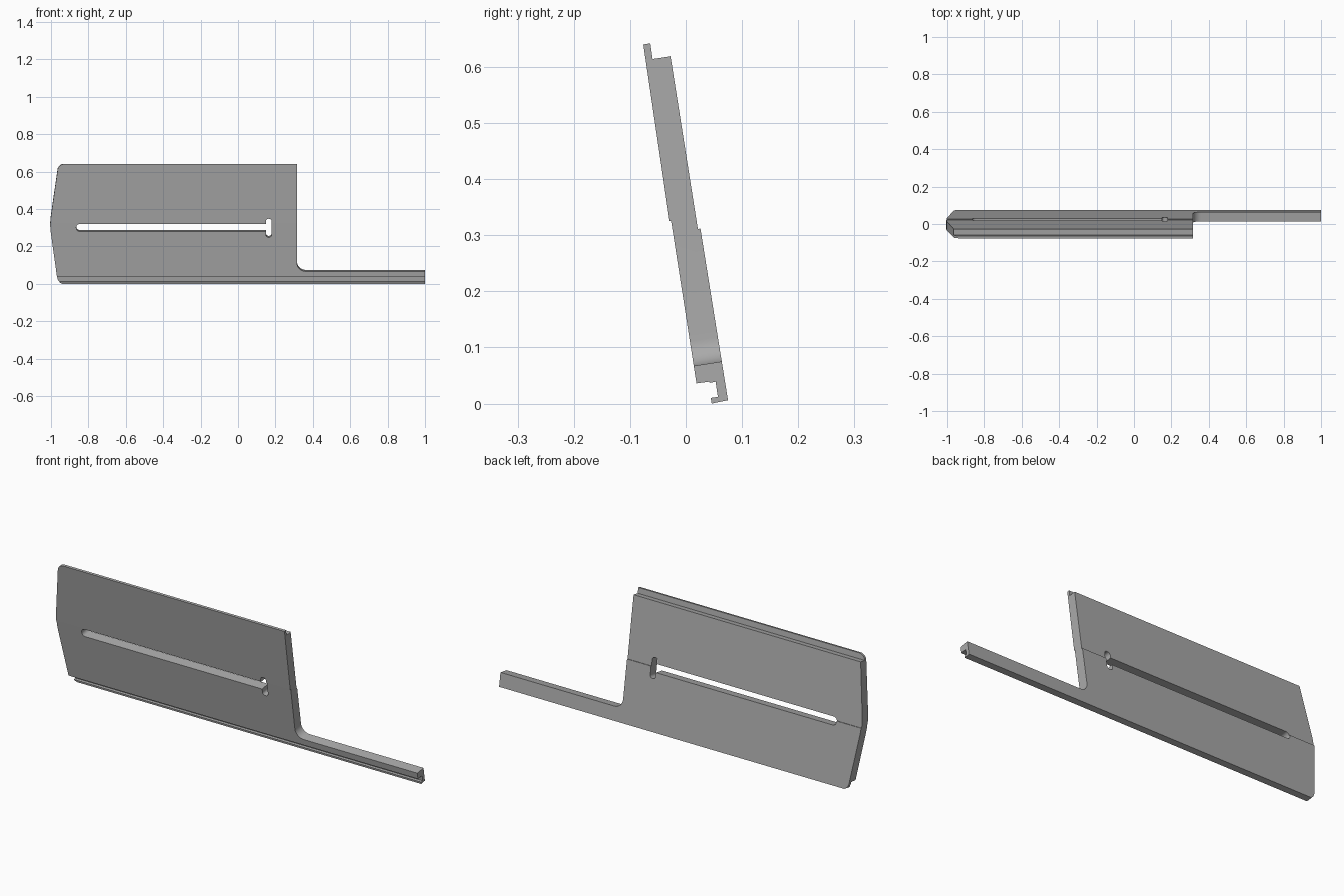
import bpy, bmesh, math
from mathutils import Vector, Matrix

if "Cube" in bpy.data.objects:
    bpy.data.objects.remove(bpy.data.objects["Cube"], do_unlink=True)

grey = bpy.data.materials.new("plain grey")
grey.use_nodes = True
colour = (0.4, 0.4, 0.4, 1)
grey.diffuse_color = colour
grey.node_tree.nodes["Principled BSDF"].inputs["Base Color"].default_value = colour

# Panel leans back-to-front around its mid height
LEAN = Matrix.Translation((0, 0, 0.32)) @ Matrix.Rotation(math.radians(9), 4, "X")


def prism(name, points, direction, matrix=Matrix()):
    """Extrude a closed outline along a direction."""
    bm = bmesh.new()
    face = bm.faces.new([bm.verts.new(p) for p in points])
    out = bmesh.ops.extrude_face_region(bm, geom=[face])
    moved = [v for v in out["geom"] if isinstance(v, bmesh.types.BMVert)]
    bmesh.ops.translate(bm, verts=moved, vec=direction)
    bmesh.ops.recalc_face_normals(bm, faces=bm.faces)
    bm.transform(matrix)
    mesh = bpy.data.meshes.new(name)
    bm.to_mesh(mesh)
    bm.free()
    mesh.materials.append(grey)
    ob = bpy.data.objects.new(name, mesh)
    bpy.context.collection.objects.link(ob)
    return ob


def rounded(corners, steps=8):
    """Outline of (x, height, radius) corners, each rounded by an arc."""
    result = []
    for i, (x, z, r) in enumerate(corners):
        p = Vector((x, z))
        if r == 0:
            result.append(p)
            continue
        a = (Vector(corners[i - 1][:2]) - p).normalized()
        b = (Vector(corners[(i + 1) % len(corners)][:2]) - p).normalized()
        half = a.angle(b) / 2
        centre = p + (a + b).normalized() * r / math.sin(half)
        start = p + a * r / math.tan(half) - centre
        end = p + b * r / math.tan(half) - centre
        sweep = start.angle_signed(end)
        for k in range(steps + 1):
            t = -sweep * k / steps
            result.append(centre + Matrix.Rotation(t, 2) @ start)
    return [(p.x, -0.3, p.y) for p in result]


def cut(target, cutter, operation):
    mod = target.modifiers.new(cutter.name, "BOOLEAN")
    mod.operation = operation
    mod.solver = "EXACT"
    mod.object = cutter
    bpy.context.view_layer.objects.active = target
    bpy.ops.object.modifier_apply(modifier=mod.name)
    bpy.data.objects.remove(cutter, do_unlink=True)


# Cross-section with the top lip, offset mid step and hooked lower lip
section = [(-0.0765, 0.64), (-0.064, 0.642), (-0.06, 0.614), (-0.027, 0.619),
           (0.0215, 0.311), (0.026, 0.312), (0.075, 0.006), (0.046, 0.0),
           (0.0445, 0.01), (0.057, 0.012), (0.053, 0.039), (0.043, 0.037),
           (0.041, 0.039), (0.019, 0.036), (-0.026, 0.326), (-0.03, 0.325)]
panel = prism("slotted_panel", [(-1.1, y, z) for y, z in section], (2.3, 0, 0))

# Outer shape: bowed left end, straight right end and a long thin arm
shape = rounded([(-0.96, 0.328, 0.035), (0.315, 0.328, 0), (0.315, -0.252, 0.045),
                 (1, -0.252, 0), (1, -0.34, 0), (-0.92, -0.34, 0), (-0.92, -0.325, 0),
                 (-0.962, -0.325, 0.04), (-1.007, 0, 0.3)])
cut(panel, prism("outline", shape, (0, 0.6, 0), LEAN), "INTERSECT")

# Long slot ending in an upright keyhole
slot = rounded([(-0.865, 0.004, 0.019), (0.165, 0.004, 0),
                (0.165, -0.036, 0), (-0.865, -0.036, 0.019)])
cut(panel, prism("slot", slot, (0, 0.6, 0), LEAN), "DIFFERENCE")
keyhole = rounded([(0.149, 0.033, 0.014), (0.18, 0.033, 0.014),
                   (0.18, -0.068, 0.014), (0.149, -0.068, 0.014)])
cut(panel, prism("keyhole", keyhole, (0, 0.6, 0), LEAN), "DIFFERENCE")

bpy.ops.object.select_all(action="DESELECT")
panel.select_set(True)
bpy.context.view_layer.objects.active = panel
bpy.ops.object.shade_smooth_by_angle(angle=math.radians(25))
